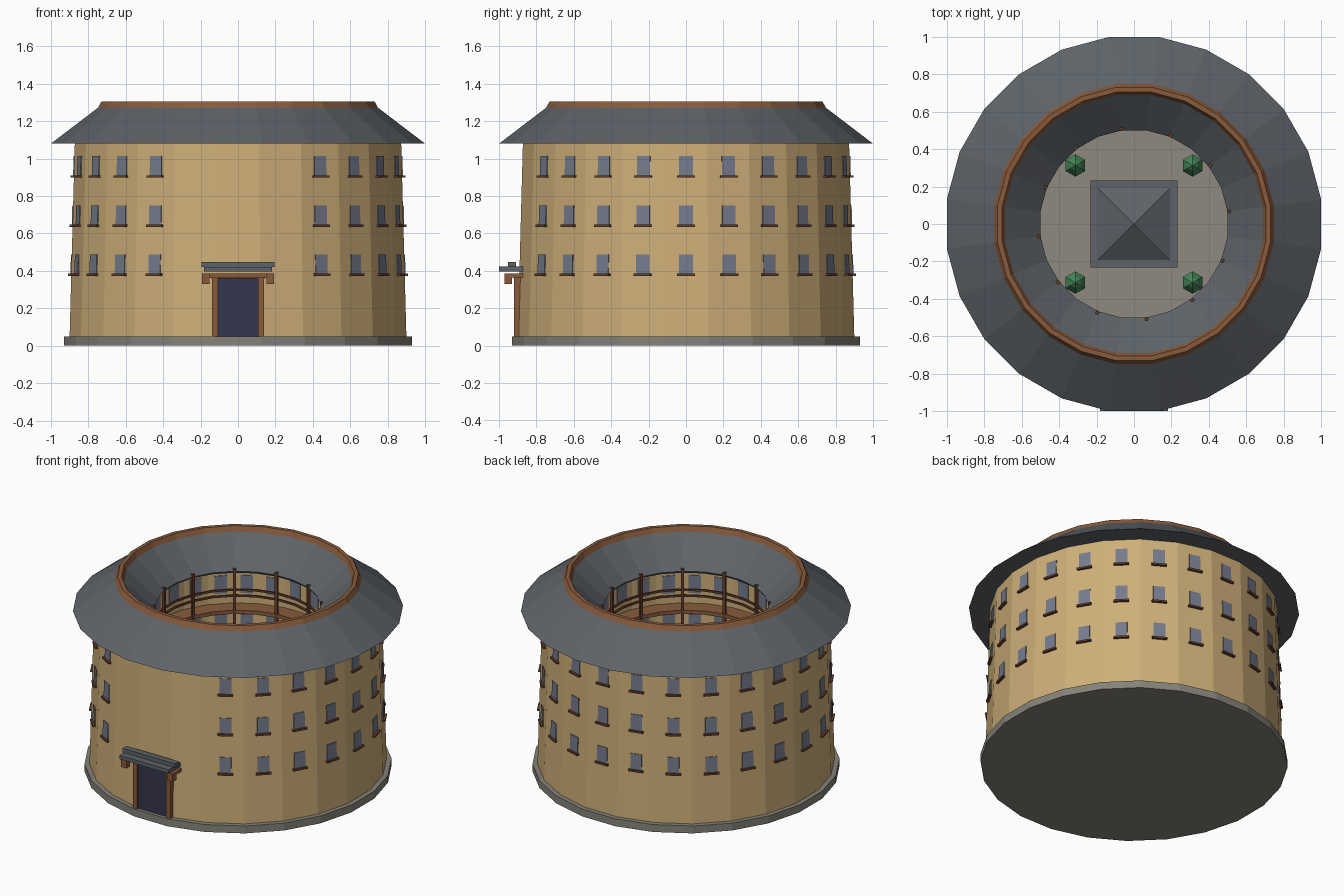
import bpy, bmesh, math
from mathutils import Matrix

if "Cube" in bpy.data.objects:
    bpy.data.objects.remove(bpy.data.objects["Cube"])

N = 24
STEP = 2 * math.pi / N
K = 1 / math.cos(STEP / 2)          # flat-to-flat radius -> corner radius


def mat(name, r, g, b):
    m = bpy.data.materials.new(name)
    m.diffuse_color = (r, g, b, 1)
    m.use_nodes = True
    m.node_tree.nodes["Principled BSDF"].inputs["Base Color"].default_value = m.diffuse_color
    return m


EARTH = mat("rammed_earth", .62, .43, .19)
SLATE = mat("slate_tile", .112, .125, .14)
WOOD = mat("wood", .25, .105, .045)
DARK = mat("dark_wood", .13, .05, .025)
GLASS = mat("window_grey", .18, .20, .27)
DOOR = mat("door_navy", .036, .036, .075)
STONE = mat("stone", .235, .225, .19)
PAVING = mat("paving", .28, .255, .21)
LEAF = mat("foliage", .06, .25, .10)


def finish(bm, name, m):
    bmesh.ops.recalc_face_normals(bm, faces=bm.faces)
    me = bpy.data.meshes.new(name)
    bm.to_mesh(me)
    bm.free()
    me.materials.append(m)
    ob = bpy.data.objects.new(name, me)
    bpy.context.collection.objects.link(ob)
    return ob


def ring(name, profile, m):
    """Sweep a closed (radius, z) cross-section round the 24-sided plan."""
    bm = bmesh.new()
    rows = []
    for i in range(N):
        a = (i + .5) * STEP
        rows.append([bm.verts.new((r * K * math.cos(a), r * K * math.sin(a), z)) for r, z in profile])
    n = len(profile)
    for i in range(N):
        p, q = rows[i], rows[(i + 1) % N]
        for j in range(n):
            k = (j + 1) % n
            bm.faces.new((p[j], q[j], q[k], p[k]))
    return finish(bm, name, m)


def disc(name, r, z0, z1, m):
    bm = bmesh.new()
    bmesh.ops.create_cone(bm, cap_ends=True, segments=N, radius1=r * K, radius2=r * K, depth=z1 - z0,
                          matrix=Matrix.Translation((0, 0, (z0 + z1) / 2)) @ Matrix.Rotation(STEP / 2, 4, 'Z'))
    return finish(bm, name, m)


def add_box(bm, size, mx):
    bmesh.ops.create_cube(bm, size=1, matrix=mx @ Matrix.Diagonal((*size, 1)))


def polar(a, r, z, tilt=0):
    return Matrix.Rotation(a, 4, 'Z') @ Matrix.Translation((r, 0, z)) @ Matrix.Rotation(tilt, 4, 'Y')


def boxes(name, spans, m):
    """Boxes given as (x0, x1, y0, y1, z0, z1)."""
    bm = bmesh.new()
    for x0, x1, y0, y1, z0, z1 in spans:
        add_box(bm, (x1 - x0, y1 - y0, z1 - z0),
                Matrix.Translation(((x0 + x1) / 2, (y0 + y1) / 2, (z0 + z1) / 2)))
    return finish(bm, name, m)


def add_cone(bm, x, y, z0, z1, r1, r2, seg=6, rot=0):
    bmesh.ops.create_cone(bm, cap_ends=True, segments=seg, radius1=r1, radius2=r2, depth=z1 - z0,
                          matrix=Matrix.Translation((x, y, (z0 + z1) / 2)) @ Matrix.Rotation(rot, 4, 'Z'))


# Base, courtyard and ring wall
disc("stone_base", .93, 0, .05, STONE)
disc("courtyard_paving", .61, .045, .056, PAVING)
INNER = .61
ring("ring_wall", [(.90, .045), (.872, 1.085), (INNER, 1.085), (INNER, .045)], EARTH)

# Ring roof and its ridge
ring("ring_roof", [(1.0, 1.08), (.735, 1.282), (.705, 1.282), (.50, 1.095), (.51, 1.08)], SLATE)
ring("roof_ridge", [(.748, 1.272), (.73, 1.305), (.705, 1.305), (.69, 1.272)], WOOD)

# Windows and sills: outside skips the three front bays, inside goes all round
LEVELS = (.435, .697, .96)
glass, sills, inner = bmesh.new(), bmesh.new(), bmesh.new()
for i in range(N):
    a = i * STEP
    front = abs((a - 1.5 * math.pi) / STEP) < 1.5
    for z in LEVELS:
        r = .90 - .027 * (z - .05)
        if not front:
            add_box(glass, (.009, .073, .107), polar(a, r, z, -.027))
            add_box(sills, (.032, .094, .012), polar(a, r + .003, z - .056))
        add_box(inner, (.009, .075, .12), polar(a, INNER, z))
finish(glass, "outer_windows", GLASS)
finish(sills, "window_sills", DARK)
finish(inner, "inner_windows", GLASS)

# Inner galleries: floors, railings, posts
for n, z in enumerate((.30, .565, .83)):
    ring(f"gallery_floor_{n}", [(INNER + .01, z - .025), (INNER + .01, z), (.505, z), (.505, z - .025)], WOOD)
    for k, h in enumerate((.095, .135)):
        ring(f"gallery_rail_{n}_{k}", [(.52, z + h - .006), (.52, z + h + .006),
                                       (.508, z + h + .006), (.508, z + h - .006)], DARK)
posts = bmesh.new()
for i in range(12):
    add_box(posts, (.018, .018, 1.06), polar((2 * i + .5) * STEP, .511, .58))
finish(posts, "gallery_posts", DARK)

# Front gate: door, frame, brackets and little tiled roof
boxes("gate_door", [(-.11, .11, -.908, -.86, .05, .36)], DOOR)
boxes("gate_frame", [(-.14, -.108, -.92, -.87, .05, .365), (.108, .14, -.92, -.87, .05, .365),
                     (-.145, .145, -.922, -.87, .36, .387)], WOOD)
boxes("gate_brackets", [(s * .172 - .02, s * .172 + .02, -.97, -.93, .33, .385) for s in (-1, 1)], WOOD)
boxes("gate_bracket_beam", [(-.19, .19, -.935, -.87, .365, .385)], WOOD)
boxes("gate_roof", [(-.183, .183, -1.0, -.87, .397, .422), (-.195, .195, -.952, -.91, .42, .448)], SLATE)

# Central hall with pyramid roof
boxes("hall_walls", [(-.18, .18, -.18, .18, .05, .27)], EARTH)
boxes("hall_door", [(-.05, .05, -.185, -.17, .05, .2)], DOOR)
boxes("hall_eaves", [(-.233, .233, -.233, .233, .27, .295)], SLATE)
hall = bmesh.new()
add_cone(hall, 0, 0, .29, .42, .2 * math.sqrt(2), 0, 4, math.pi / 4)
finish(hall, "hall_roof", SLATE)

# Four courtyard trees
trunks, leaves = bmesh.new(), bmesh.new()
for x in (-.313, .313):
    for y in (-.313, .313):
        add_cone(trunks, x, y, .05, .12, .014, .012)
        add_cone(leaves, x, y, .10, .15, .04, .06)
        add_cone(leaves, x, y, .15, .20, .06, .03)
        add_cone(leaves, x, y, .20, .225, .03, 0)
finish(trunks, "tree_trunks", DARK)
finish(leaves, "tree_foliage", LEAF)
